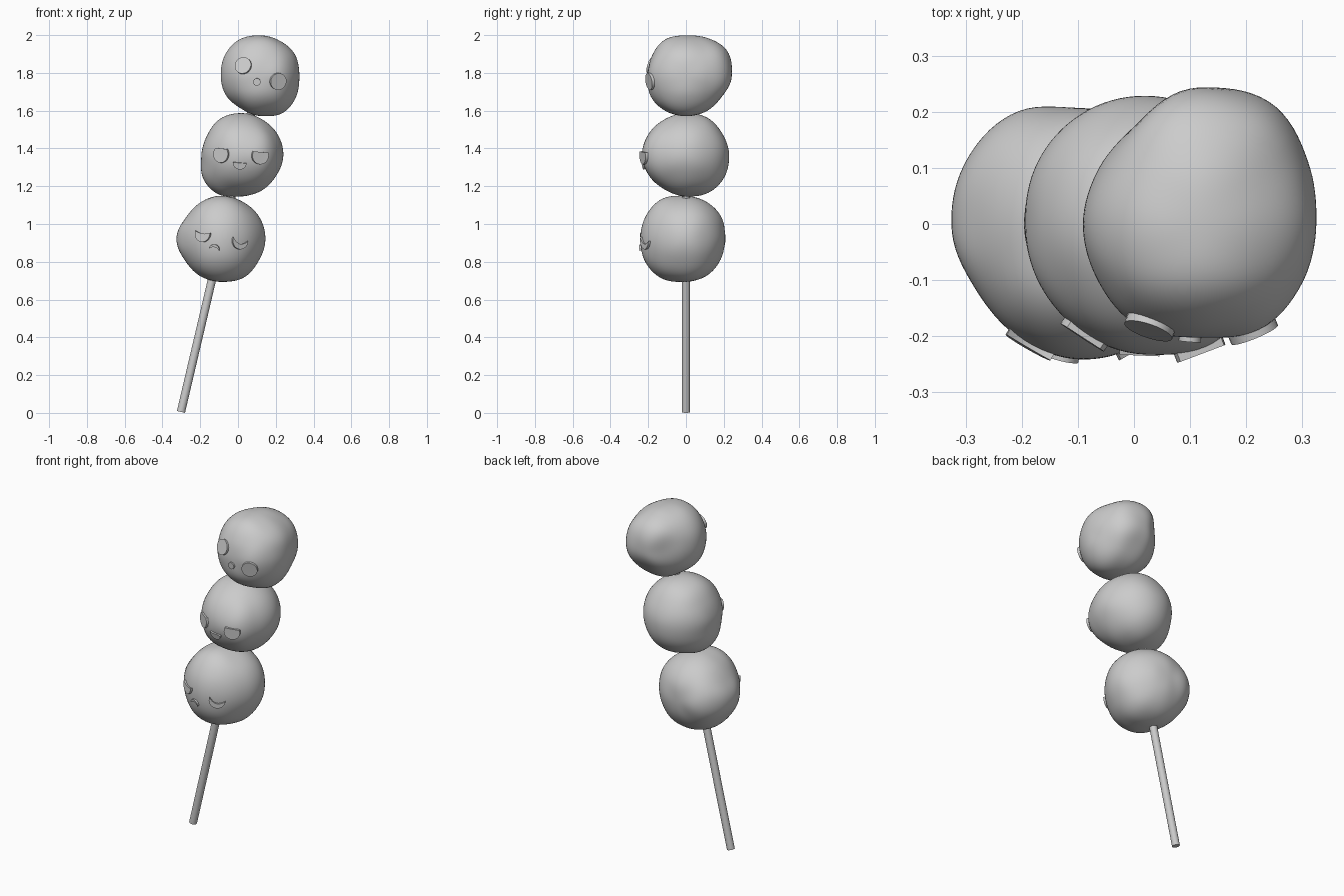
import bpy, bmesh
from math import sin, cos, atan2, pi, floor, radians
from mathutils import Vector, Matrix
from mathutils.bvhtree import BVHTree

if "Cube" in bpy.data.objects:
    bpy.data.objects.remove(bpy.data.objects["Cube"])


def finish(name, bm, angle):
    bmesh.ops.recalc_face_normals(bm, faces=bm.faces)
    me = bpy.data.meshes.new(name)
    bm.to_mesh(me)
    bm.free()
    ob = bpy.data.objects.new(name, me)
    bpy.context.collection.objects.link(ob)
    bpy.ops.object.select_all(action='DESELECT')
    ob.select_set(True)
    bpy.context.view_layer.objects.active = ob
    bpy.ops.object.shade_smooth_by_angle(angle=radians(angle))
    return ob


def polar(prof, a):
    # smooth periodic interpolation of a 12-step polar outline
    n = len(prof)
    t = (a / (2 * pi) * n) % n
    i = floor(t)
    f = t - i
    p0, p1, p2, p3 = (prof[(i + k) % n] / 1000 for k in (-1, 0, 1, 2))
    return p1 + 0.5 * f * (p2 - p0 + f * (2 * p0 - 5 * p1 + 4 * p2 - p3
                                          + f * (3 * (p1 - p2) + p3 - p0)))


def dumpling(name, centre, front, side, top):
    # lumpy ball blended from its front, side and top outlines
    c = Vector(centre)
    bm = bmesh.new()
    bmesh.ops.create_cube(bm, size=2)
    bmesh.ops.subdivide_edges(bm, edges=bm.edges, cuts=23, use_grid_fill=True)
    for v in bm.verts:
        d = Vector([sin(k * pi / 4) / cos(k * pi / 4) for k in v.co]).normalized()
        parts = ((d.y, polar(front, atan2(d.z, d.x))),
                 (d.x, polar(side, atan2(d.z, d.y))),
                 (d.z, polar(top, atan2(d.y, d.x))))
        w = [(1 - n * n) / (n * n + 0.03) for n, _ in parts]
        v.co = c + d * sum(a * p[1] for a, p in zip(w, parts)) / sum(w)
    bmesh.ops.recalc_face_normals(bm, faces=bm.faces)
    tree = BVHTree.FromBMesh(bm)
    finish(name, bm, 60)
    return tree


def feature(name, tree, x, z, r, tilt=0, cut=90, sag=0.0, squash=1.0):
    # raised badge: disc whose top is trimmed at angle `cut`, with a sagging edge
    hit, nrm, _, _ = tree.ray_cast(Vector((x, -1, z)), Vector((0, 1, 0)))
    right = Vector((0, 0, 1)).cross(nrm).normalized()
    up = nrm.cross(right)
    m = Matrix((right, up, nrm)).transposed().to_4x4()
    m = Matrix.Translation(hit) @ m @ Matrix.Rotation(radians(tilt), 4, 'Z')
    c = radians(cut)
    n = 24
    pts = []
    for i in range(n + (cut < 90)):
        a = pi - c + (pi + 2 * c) * i / n
        pts.append((r * cos(a), r * squash * sin(a)))
    if cut < 90:
        x0, y0 = r * cos(c), r * squash * sin(c)
        for i in range(1, 8):
            u = 1 - i / 4
            pts.append((x0 * u, y0 - sag * r * (1 - u * u)))
    bm = bmesh.new()
    f = bm.faces.new([bm.verts.new((px, py, -0.02)) for px, py in pts])
    ext = bmesh.ops.extrude_face_region(bm, geom=[f])['geom']
    bmesh.ops.translate(bm, vec=(0, 0, 0.028),
                        verts=[g for g in ext if isinstance(g, bmesh.types.BMVert)])
    bmesh.ops.transform(bm, matrix=m, verts=bm.verts)
    finish(name, bm, 30)


# balls: polar radii in thousandths, every 30 degrees
low = dumpling("lower_ball", (-0.09, 0, 0.922),
               (235, 233, 227, 228, 220, 216, 235, 222, 226, 228, 239, 231),
               (207, 220, 223, 226, 247, 245, 242, 249, 247, 228, 224, 214),
               (235, 222, 212, 206, 234, 238, 236, 224, 232, 241, 235, 230))
mid = dumpling("middle_ball", (0.02, 0, 1.365),
               (220, 219, 217, 222, 224, 211, 212, 240, 243, 217, 215, 212),
               (228, 223, 228, 222, 220, 227, 231, 223, 214, 220, 233, 235),
               (220, 218, 225, 229, 227, 222, 216, 217, 223, 234, 246, 225))
high = dumpling("upper_ball", (0.114, 0, 1.787),
                (210, 218, 212, 212, 218, 213, 206, 207, 200, 213, 235, 225),
                (244, 255, 229, 212, 220, 208, 201, 218, 218, 217, 219, 220),
                (212, 227, 253, 240, 207, 202, 204, 205, 212, 204, 219, 214))

# faces
feature("upper_left_eye", high, 0.028, 1.838, 0.045)
feature("upper_right_eye", high, 0.212, 1.755, 0.045)
feature("upper_mouth", high, 0.1, 1.752, 0.02)
feature("middle_left_eye", mid, -0.088, 1.37, 0.046, tilt=-5, cut=40)
feature("middle_right_eye", mid, 0.117, 1.362, 0.046, tilt=-5, cut=25)
feature("middle_mouth", mid, 0.01, 1.325, 0.036, tilt=-5, cut=0)
feature("lower_left_eye", low, -0.185, 0.95, 0.046, tilt=-8, cut=10, sag=0.2)
feature("lower_right_eye", low, 0.01, 0.912, 0.046, tilt=-14, cut=10, sag=0.55)
feature("lower_mouth", low, -0.125, 0.865, 0.028, tilt=168, cut=0, sag=0.5)

# skewer, tilted to run through all three balls
a, b = Vector((-0.302, 0, 0.005)), Vector((0.1, 0, 1.72))
bm = bmesh.new()
bmesh.ops.create_cone(bm, cap_ends=True, segments=24, radius1=0.022, radius2=0.022,
                      depth=(b - a).length)
bmesh.ops.transform(bm, verts=bm.verts, matrix=Matrix.Translation((a + b) / 2)
                    @ (b - a).to_track_quat('Z', 'Y').to_matrix().to_4x4())
finish("skewer", bm, 30)
